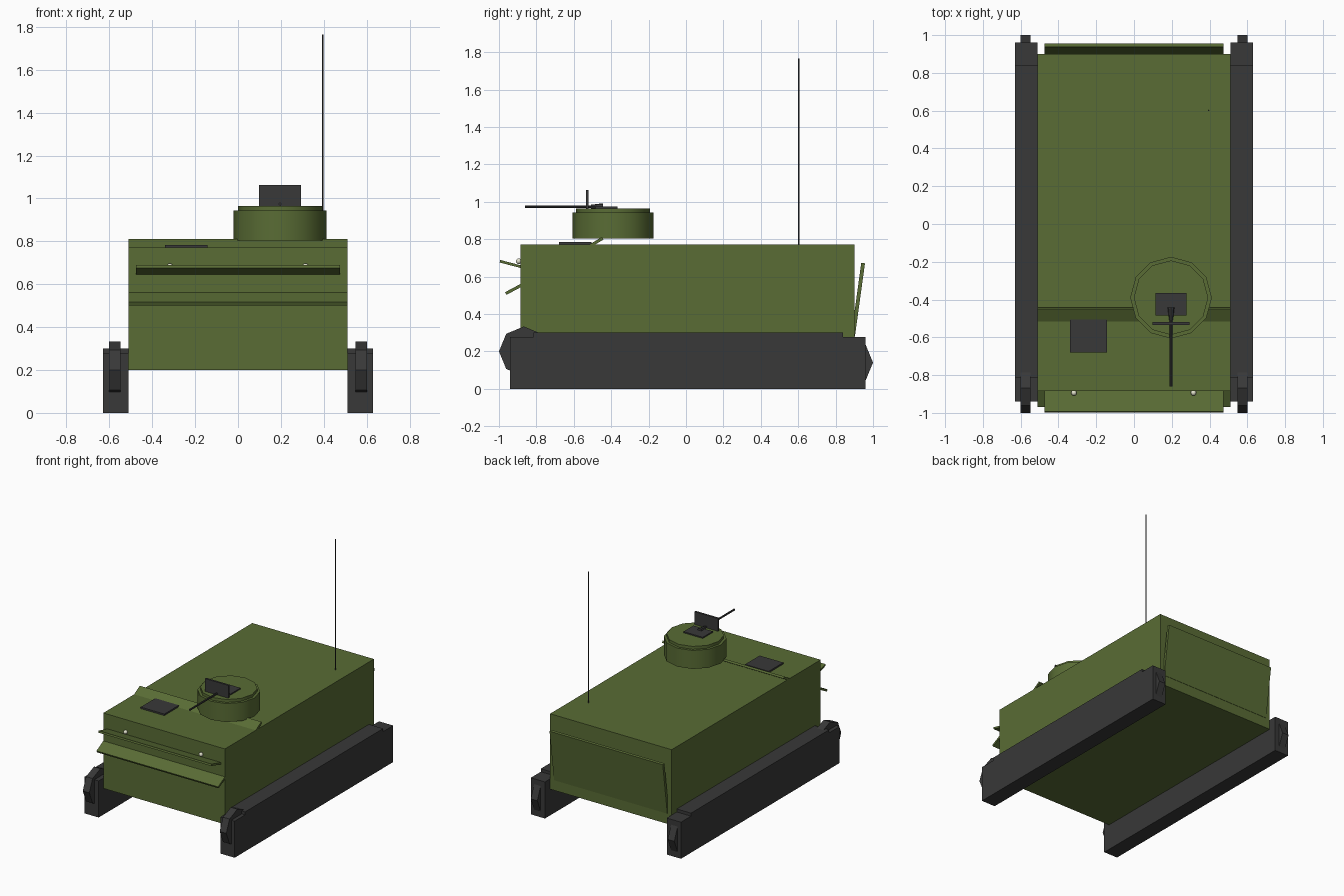
import bpy, bmesh, math
from mathutils import Vector

if "Cube" in bpy.data.objects:
    bpy.data.objects.remove(bpy.data.objects["Cube"])


def paint(name, rgb):
    m = bpy.data.materials.new(name)
    m.diffuse_color = (*rgb, 1)
    m.use_nodes = True
    m.node_tree.nodes["Principled BSDF"].inputs["Base Color"].default_value = m.diffuse_color
    return m


GREEN = paint("olive_green", (0.10, 0.15, 0.035))
DARK = paint("dark_steel", (0.04, 0.04, 0.04))
LAMP = paint("lamp_glass", (0.75, 0.75, 0.6))


def finish(name, mat, smooth=False):
    ob = bpy.context.object
    ob.name = name
    ob.data.materials.append(mat)
    if smooth:
        bpy.ops.object.shade_smooth_by_angle(angle=math.radians(40))
    return ob


def extrude_x(name, profile, x0, x1, mat):
    """Extrude a closed (y, z) outline from x0 to x1."""
    bm = bmesh.new()
    face = bm.faces.new([bm.verts.new((x0, y, z)) for y, z in profile])
    ext = bmesh.ops.extrude_face_region(bm, geom=[face])
    verts = [v for v in ext["geom"] if isinstance(v, bmesh.types.BMVert)]
    bmesh.ops.translate(bm, verts=verts, vec=(x1 - x0, 0, 0))
    bmesh.ops.recalc_face_normals(bm, faces=bm.faces)
    me = bpy.data.meshes.new(name)
    bm.to_mesh(me)
    bm.free()
    me.materials.append(mat)
    ob = bpy.data.objects.new(name, me)
    bpy.context.collection.objects.link(ob)
    return ob


def box(name, x, y, z, mat):
    return extrude_x(name, [(y[0], z[0]), (y[1], z[0]), (y[1], z[1]), (y[0], z[1])], *x, mat)


def plate(name, a, b, thick, half, mat):
    """Slanted plate running from a to b in the (y, z) plane."""
    a, b = Vector(a), Vector(b)
    d = (b - a).normalized()
    n = Vector((-d.y, d.x)) * thick / 2
    return extrude_x(name, [a - n, b - n, b + n, a + n], -half, half, mat)


def cylinder(name, loc, r, depth, mat, sides=12, rot=(0, 0, 0), r2=None):
    bpy.ops.mesh.primitive_cone_add(vertices=sides, radius1=r, radius2=r if r2 is None else r2,
                                    depth=depth, location=loc, rotation=rot)
    return finish(name, mat, True)


# Hull
box("hull", (-0.51, 0.51), (-0.885, 0.90), (0.20, 0.772), GREEN)

# Sloped plates: bow vane, lower bow plate, roof splash guard, rear ramp
plate("bow_vane", (-0.995, 0.682), (-0.88, 0.652), 0.014, 0.475, GREEN)
plate("lower_bow_plate", (-0.964, 0.509), (-0.88, 0.554), 0.016, 0.51, GREEN)
plate("splash_guard", (-0.515, 0.763), (-0.445, 0.805), 0.016, 0.51, GREEN)
plate("rear_ramp", (0.893, 0.28), (0.947, 0.672), 0.02, 0.475, GREEN)

# Tracks with stepped tops and eight-sided end wheels
track = [(-0.94, 0), (0.96, 0), (0.96, 0.277), (0.84, 0.277), (0.84, 0.30),
         (-0.815, 0.30), (-0.815, 0.277), (-0.94, 0.277)]
for side, s in (("left", -1), ("right", 1)):
    extrude_x(side + "_track", track, s * 0.511, s * 0.63, DARK)
    for end, y, z, r in (("drive", -0.867, 0.20, 0.133), ("idler", 0.863, 0.14, 0.137)):
        wheel = [(y + r * math.cos(i * math.pi / 4), z + r * math.sin(i * math.pi / 4))
                 for i in range(8)]
        extrude_x(f"{side}_{end}_wheel", wheel, s * 0.547, s * 0.602, DARK)

# Commander's turret
TX, TY = 0.196, -0.39
cylinder("turret_body", (TX, TY, 0.873), 0.216, 0.14, GREEN)
cylinder("turret_roof", (TX, TY, 0.954), 0.197, 0.022, GREEN)
box("turret_hatch", (0.115, 0.277), (-0.485, -0.365), (0.96, 0.974), DARK)

# Machine gun and shield
lie = (math.pi / 2, 0, 0)
box("gun_shield", (0.097, 0.294), (-0.535, -0.52), (0.965, 1.062), DARK)
cylinder("gun_barrel", (TX, -0.66, 0.974), 0.007, 0.40, DARK, 8, lie)
cylinder("gun_breech", (TX, -0.475, 0.974), 0.018, 0.065, DARK, 8, lie, 0.01)

# Driver's hatch
box("driver_hatch", (-0.34, -0.142), (-0.68, -0.505), (0.765, 0.784), DARK)

# Headlights
for side, x in (("left", -0.318), ("right", 0.315)):
    bpy.ops.mesh.primitive_uv_sphere_add(segments=12, ring_count=8, radius=0.015,
                                         location=(x, -0.894, 0.682))
    finish(side + "_headlight", LAMP, True)

# Radio aerial
cylinder("aerial", (0.395, 0.602, 1.265), 0.0035, 1.0, DARK, 8)
